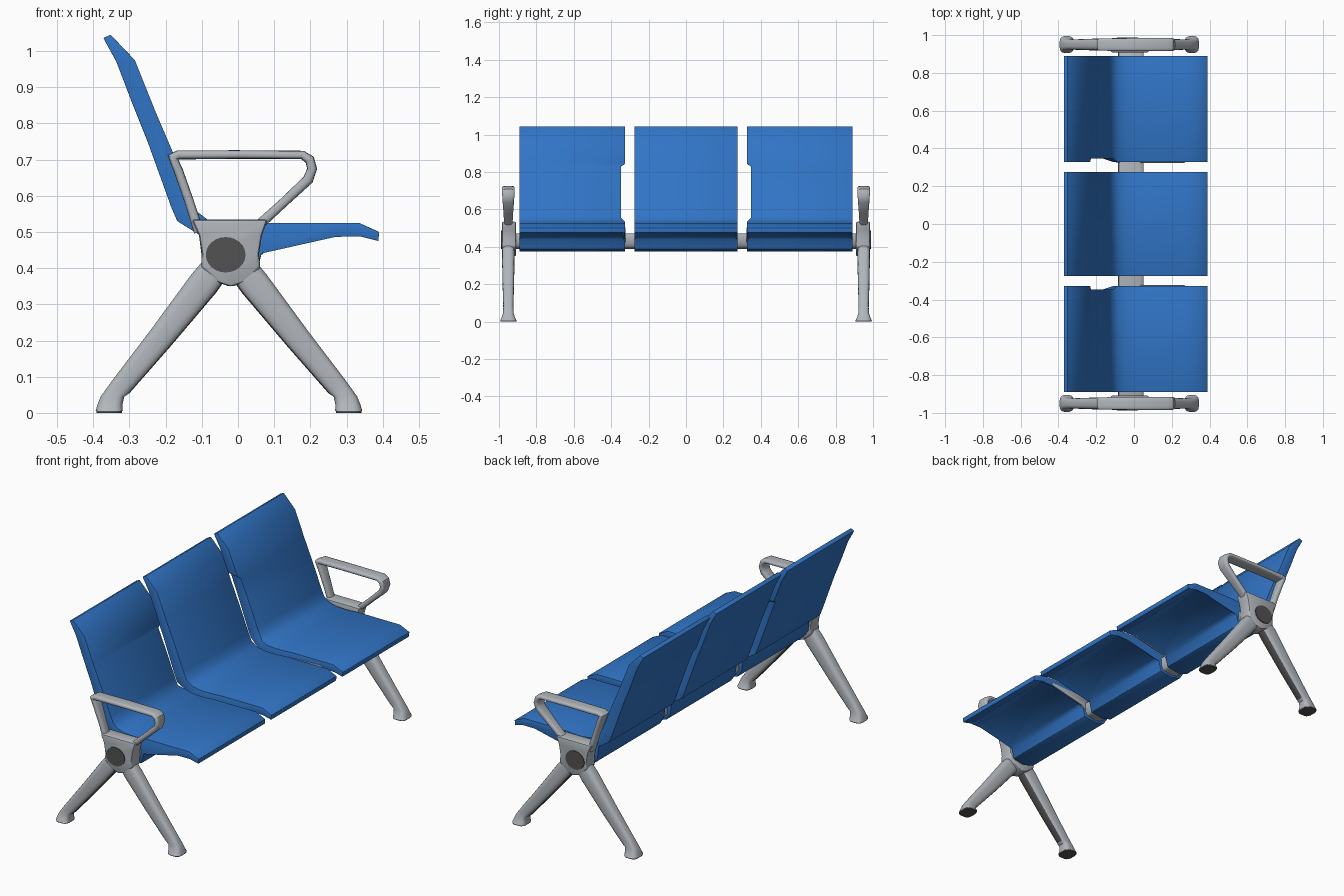
import bpy, bmesh, math
from mathutils import Vector

if "Cube" in bpy.data.objects:
    bpy.data.objects.remove(bpy.data.objects["Cube"])


def material(name, rgb):
    m = bpy.data.materials.new(name)
    m.diffuse_color = (*rgb, 1)
    m.use_nodes = True
    m.node_tree.nodes["Principled BSDF"].inputs["Base Color"].default_value = m.diffuse_color
    return m


BLUE = material("blue plastic", (0.03, 0.175, 0.56))
GREY = material("light grey metal", (0.44, 0.47, 0.50))
DARK = material("dark grey rubber", (0.085, 0.085, 0.085))


def finish(name, bm, mat, bevel=0.0, limit=0.5):
    bmesh.ops.recalc_face_normals(bm, faces=bm.faces)
    if bevel:
        edges = [e for e in bm.edges if len(e.link_faces) == 2 and e.calc_face_angle() > limit]
        bmesh.ops.bevel(bm, geom=edges, offset=bevel, segments=2, profile=0.5,
                        affect='EDGES', clamp_overlap=True)
    me = bpy.data.meshes.new(name)
    bm.to_mesh(me)
    bm.free()
    me.materials.append(mat)
    ob = bpy.data.objects.new(name, me)
    bpy.context.collection.objects.link(ob)
    return ob


def paint(ob, mat, rule):
    """Give a second material to every face that passes the rule."""
    ob.data.materials.append(mat)
    for p in ob.data.polygons:
        if rule(p.center, p.normal):
            p.material_index = 1


def extrude_profile(name, pts, y0, y1, mat, bevel=0.0):
    bm = bmesh.new()
    f = bm.faces.new([bm.verts.new((x, y0, z)) for x, z in pts])
    r = bmesh.ops.extrude_face_region(bm, geom=[f])
    vs = [v for v in r["geom"] if isinstance(v, bmesh.types.BMVert)]
    bmesh.ops.translate(bm, verts=vs, vec=(0, y1 - y0, 0))
    return finish(name, bm, mat, bevel)


def loft(bm, rings):
    rows = [[bm.verts.new(p) for p in r] for r in rings]
    n = len(rows[0])
    grid = []
    for a, b in zip(rows, rows[1:]):
        grid.append([bm.faces.new((a[i], a[(i + 1) % n], b[(i + 1) % n], b[i])) for i in range(n)])
    bm.faces.new(rows[0])
    bm.faces.new(rows[-1])
    return grid


def sweep(name, path, y, mat, n=16, flat=(), power=0.6):
    """Rounded bar in the xz plane; path points are (x, z, half thickness, half y width)."""
    rings = []
    P = [Vector((p[0], 0, p[1])) for p in path]
    for i, (x, z, t, w) in enumerate(path):
        d0 = (P[i] - P[i - 1]).normalized() if i else (P[1] - P[0]).normalized()
        d1 = (P[i + 1] - P[i]).normalized() if i < len(P) - 1 else d0
        tan = Vector((0, 0, -1)) if i in flat else (d0 + d1).normalized()
        nor = Vector((tan.z, 0, -tan.x))
        ring = []
        for k in range(n):
            a = 2 * math.pi * (k + 0.5) / n
            c, s = math.cos(a), math.sin(a)
            c = math.copysign(abs(c) ** power, c)
            s = math.copysign(abs(s) ** power, s)
            ring.append(P[i] + nor * (t * c) + Vector((0, y + w * s, 0)))
        rings.append(ring)
    bm = bmesh.new()
    loft(bm, rings)
    return finish(name, bm, mat)


# Seat shell sections: front x, z, rear x, z, notch flag
SECTIONS = [
    (-0.352, 1.045, -0.372, 1.036, 0), (-0.285, 0.975, -0.336, 0.97, 0),
    (-0.232, 0.842, -0.291, 0.852, 0), (-0.227, 0.83, -0.286, 0.84, 1),
    (-0.18, 0.72, -0.250, 0.75, 1), (-0.128, 0.59, -0.185, 0.57, 1),
    (-0.112, 0.555, -0.168, 0.53, 1), (-0.085, 0.535, -0.108, 0.493, 0),
    (-0.06, 0.527, -0.10, 0.43, 0), (-0.04, 0.523, -0.075, 0.392, 0),
    (0.0, 0.521, -0.02, 0.376, 0), (0.05, 0.522, 0.052, 0.388, 0),
    (0.085, 0.525, 0.065, 0.44, 0), (0.27, 0.525, 0.27, 0.486, 0),
    (0.335, 0.525, 0.34, 0.487, 0), (0.39, 0.50, 0.388, 0.475, 0)]


def seat(name, ya, yb, notch_a, notch_b):
    rings = []
    for fx, fz, bx, bz, k in SECTIONS:
        a, b = ya + 0.02 * k * notch_a, yb - 0.02 * k * notch_b
        rings.append([(fx, a, fz), (fx, b, fz), (bx, b, bz), (bx, a, bz)])
    bm = bmesh.new()
    grid = loft(bm, rings)
    bmesh.ops.recalc_face_normals(bm, faces=bm.faces)
    # shallow hollow under the seat pan
    under = [grid[12][2], grid[13][2]]
    bmesh.ops.inset_region(bm, faces=under, thickness=0.025, depth=-0.012)
    return finish(name, bm, BLUE, 0.006, 0.6)


seat("left_seat", -0.89, -0.327, 0, 1)
seat("middle_seat", -0.275, 0.275, 0, 0)
seat("right_seat", 0.327, 0.89, 1, 0)

# Cross beam joining the seats, hidden inside the shells
extrude_profile("cross_beam", [(-0.085, 0.43), (-0.062, 0.40), (-0.02, 0.388), (0.035, 0.398),
                               (0.048, 0.42), (0.05, 0.465), (0.03, 0.472), (-0.08, 0.472)],
                -0.92, 0.92, GREY, 0.005)

HUB = [(-0.128, 0.535), (0.082, 0.535), (0.066, 0.49), (0.058, 0.44), (0.062, 0.40),
       (0.015, 0.36), (-0.02, 0.348), (-0.055, 0.36), (-0.102, 0.40), (-0.10, 0.44), (-0.108, 0.49)]
ARM = [(-0.108, 0.50, 0.014, 0.022), (-0.135, 0.585, 0.013, 0.024), (-0.165, 0.67, 0.013, 0.029),
       (-0.180, 0.706, 0.016, 0.032), (-0.165, 0.713, 0.013, 0.033), (0.0, 0.714, 0.012, 0.034),
       (0.178, 0.713, 0.012, 0.034), (0.198, 0.70, 0.014, 0.034), (0.205, 0.675, 0.014, 0.033),
       (0.194, 0.645, 0.015, 0.031), (0.13, 0.585, 0.013, 0.026), (0.05, 0.512, 0.014, 0.022)]

for s, side in ((-1, "left"), (1, "right")):
    y = 0.95 * s
    # Central hub with round dark cap on the outer face
    extrude_profile(side + "_hub", HUB, 0.908 * s, 0.984 * s, GREY, 0.01)
    cap = [(-0.034 + 0.055 * math.cos(a), 0.437 + 0.049 * math.sin(a))
           for a in [2 * math.pi * i / 24 for i in range(24)]]
    extrude_profile(side + "_hub_cap", cap, 0.981 * s, 0.988 * s, DARK)
    # Armrest loop, with a blue line low on the inner side of the top bar
    arm = sweep(side + "_armrest", ARM, y, GREY)
    paint(arm, BLUE, lambda c, n: c.z > 0.69 and abs(c.x) < 0.17
          and n.y * s < -0.5 and n.z < -0.05)
    # Splayed legs with dark undersides, flared feet and dark pads
    for d, leg in ((-1, "rear"), (1, "front")):
        c0 = -0.025
        path = [(c0 + d * 0.03, 0.408, 0.040, 0.030), (c0 + d * 0.07, 0.357, 0.043, 0.034),
                (c0 + d * 0.19, 0.205, 0.036, 0.031), (c0 + d * 0.298, 0.073, 0.030, 0.027),
                (c0 + d * 0.322, 0.045, 0.033, 0.029), (c0 + d * 0.329, 0.022, 0.035, 0.036),
                (c0 + d * 0.331, 0.005, 0.038, 0.045)]
        ob = sweep(f"{side}_{leg}_leg", path, y, GREY, flat=(4, 5, 6))
        inward = Vector((-d * 0.77, 0, -0.64))
        paint(ob, DARK, lambda c, n: 0.06 < c.z < 0.36 and n.dot(inward) > 0.85)
        sweep(f"{side}_{leg}_foot_pad", [(c0 + d * 0.331, 0.006, 0.036, 0.043),
                                         (c0 + d * 0.331, 0.0, 0.036, 0.043)], y, DARK)
    # Thin bracket let into the inner side of the outer seat
    extrude_profile(side + "_seat_bracket", [(0.045, 0.42), (0.075, 0.445), (0.27, 0.489),
                                             (0.27, 0.503), (0.06, 0.495), (0.03, 0.47)],
                    0.324 * s, 0.335 * s, GREY, 0.002)

# Smooth shading with crisp edges
bpy.ops.object.select_all(action='DESELECT')
for ob in bpy.context.collection.objects:
    ob.select_set(True)
    bpy.context.view_layer.objects.active = ob
bpy.ops.object.shade_smooth_by_angle(angle=math.radians(40))
